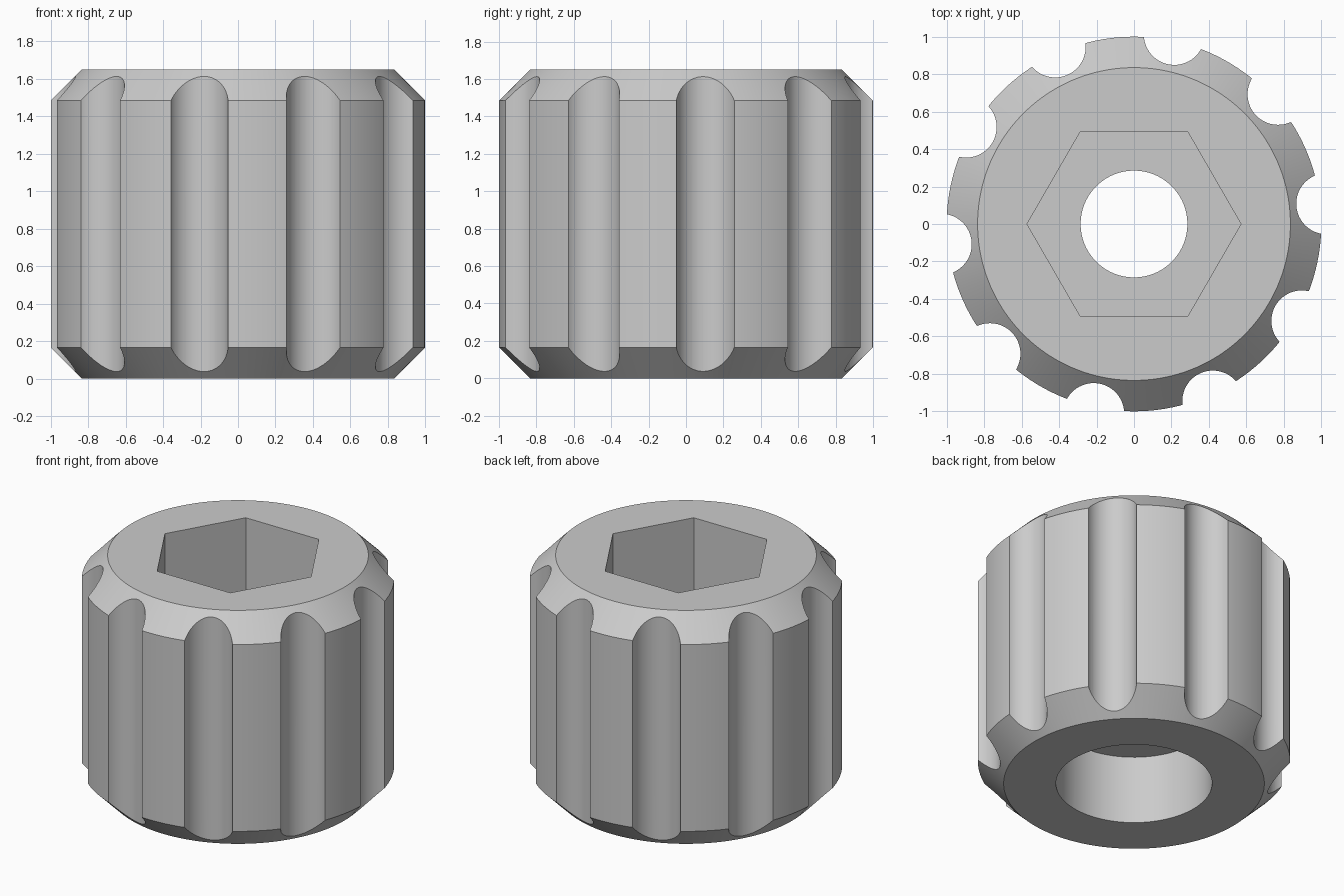
import bpy
import bmesh
from math import cos, sin, radians, tau

HEIGHT = 1.65
CHAMFER = 0.165

if "Cube" in bpy.data.objects:
    bpy.data.objects.remove(bpy.data.objects["Cube"], do_unlink=True)

# Single plain grey material
grey = bpy.data.materials.new("plain grey")
grey.use_nodes = True
colour = (0.6, 0.6, 0.6, 1.0)
grey.diffuse_color = colour
grey.node_tree.nodes["Principled BSDF"].inputs["Base Color"].default_value = colour


def stack(name, rings, sides, centre=(0, 0)):
    """Closed solid made of circular rings given as (radius, z)."""
    bm = bmesh.new()
    loops = []
    for radius, z in rings:
        loops.append([bm.verts.new((centre[0] + radius * cos(tau * i / sides),
                                    centre[1] + radius * sin(tau * i / sides), z))
                      for i in range(sides)])
    for low, high in zip(loops, loops[1:]):
        for i in range(sides):
            j = (i + 1) % sides
            bm.faces.new((low[i], low[j], high[j], high[i]))
    bm.faces.new(loops[0][::-1])
    bm.faces.new(loops[-1])
    mesh = bpy.data.meshes.new(name)
    bm.to_mesh(mesh)
    bm.free()
    mesh.materials.append(grey)
    obj = bpy.data.objects.new(name, mesh)
    bpy.context.collection.objects.link(obj)
    return obj


# Chamfered round body
knob = stack("fluted_knob", [(1 - CHAMFER, 0), (1, CHAMFER),
                             (1, HEIGHT - CHAMFER), (1 - CHAMFER, HEIGHT)], 180)

# Through hole, hexagonal socket on top, round counterbore below
cutters = [
    stack("through_hole", [(0.285, -0.1), (0.285, HEIGHT + 0.1)], 96),
    stack("hex_socket", [(0.571, HEIGHT - 0.8), (0.571, HEIGHT + 0.1)], 6),
    stack("counterbore", [(0.5, -0.1), (0.5, 0.483)], 96),
]

# Ten grip flutes round the rim
for k in range(10):
    angle = radians(6 + 36 * k)
    cutters.append(stack("grip_flute", [(0.163, -0.1), (0.163, HEIGHT + 0.1)], 64,
                         (1.035 * cos(angle), 1.035 * sin(angle))))

bpy.ops.object.select_all(action="DESELECT")
bpy.context.view_layer.objects.active = knob
knob.select_set(True)
for cutter in cutters:
    cutter.hide_render = True
    cut = knob.modifiers.new("cut", "BOOLEAN")
    cut.operation = "DIFFERENCE"
    cut.solver = "EXACT"
    cut.object = cutter
    bpy.ops.object.modifier_apply(modifier=cut.name)
    bpy.data.objects.remove(cutter, do_unlink=True)

bpy.ops.object.shade_smooth_by_angle(angle=radians(30))
